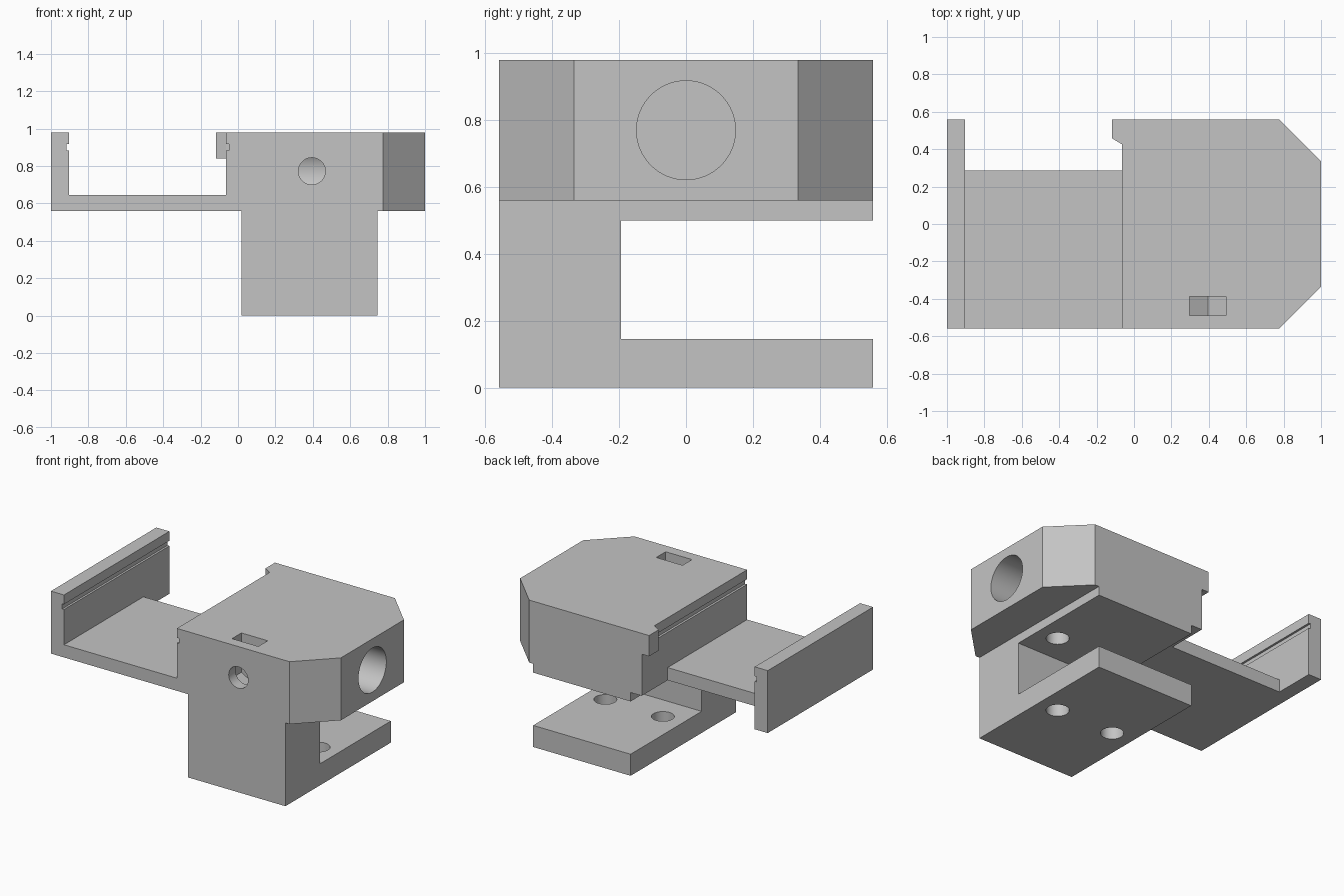
import bpy
import bmesh
import math
from mathutils import Vector

if "Cube" in bpy.data.objects:
    bpy.data.objects.remove(bpy.data.objects["Cube"], do_unlink=True)

grey = bpy.data.materials.new("Plain grey")
grey.use_nodes = True
GREY_VALUE = (0.55, 0.55, 0.55, 1)
grey.diffuse_color = GREY_VALUE
grey.node_tree.nodes["Principled BSDF"].inputs["Base Color"].default_value = GREY_VALUE


def prism(name, points, axis, low, high):
    """Extrude a 2D outline along an axis: x uses (y, z), y uses (x, z), z uses (x, y)."""
    place = {"x": lambda a, b, t: (t, a, b),
             "y": lambda a, b, t: (a, t, b),
             "z": lambda a, b, t: (a, b, t)}[axis]
    bm = bmesh.new()
    face = bm.faces.new([bm.verts.new(place(a, b, low)) for a, b in points])
    result = bmesh.ops.extrude_face_region(bm, geom=[face])
    moved = [v for v in result["geom"] if isinstance(v, bmesh.types.BMVert)]
    bmesh.ops.translate(bm, verts=moved, vec=Vector(place(0, 0, high - low)))
    bmesh.ops.recalc_face_normals(bm, faces=bm.faces)
    mesh = bpy.data.meshes.new(name)
    bm.to_mesh(mesh)
    bm.free()
    mesh.materials.append(grey)
    obj = bpy.data.objects.new(name, mesh)
    bpy.context.collection.objects.link(obj)
    return obj


def rect(a0, a1, b0, b1):
    return [(a0, b0), (a1, b0), (a1, b1), (a0, b1)]


def circle(a, b, radius, sides=64, turn=0.0):
    angles = [turn + math.tau * i / sides for i in range(sides)]
    return [(a + radius * math.cos(t), b + radius * math.sin(t)) for t in angles]


def cut(obj, cutters):
    """Subtract each cutter and bake the result."""
    bpy.ops.object.select_all(action="DESELECT")
    bpy.context.view_layer.objects.active = obj
    obj.select_set(True)
    for cutter in cutters:
        cutter.hide_render = True
        mod = obj.modifiers.new("Cut", "BOOLEAN")
        mod.operation = "DIFFERENCE"
        mod.solver = "EXACT"
        mod.object = cutter
        bpy.ops.object.modifier_apply(modifier=mod.name)
    bpy.ops.object.shade_smooth_by_angle(angle=math.radians(25))


BACK, TOP, DECK = 0.56, 0.98, 0.56   # half depth, top height, underside of the deck
GROOVE = (0.882, 0.917)              # heights of the two facing grooves
INNER = -0.063                       # inner side of the head

# Outer wall with its groove, and the tray floor joining it to the head
prism("outer_wall", [(-1, DECK), (-0.903, DECK), (-0.903, GROOVE[0]), (-0.917, GROOVE[0]),
                     (-0.917, GROOVE[1]), (-0.903, GROOVE[1]), (-0.903, TOP), (-1, TOP)],
      "y", -BACK, BACK)
prism("tray_floor", rect(-0.903, INNER, DECK, 0.645), "y", -BACK, 0.285)

# Head block with chamfered outer corners
head = prism("head_block", [(INNER, -BACK), (0.775, -BACK), (1, -0.335), (1, 0.335),
                            (0.775, BACK), (INNER, BACK)], "z", DECK, TOP)

# Stop tab at the back of the head
prism("stop_tab", [(INNER, 0.425), (INNER, BACK), (-0.117, BACK), (-0.117, 0.458)],
      "z", 0.84, TOP)

# C-shaped clamp leg below the head
leg = prism("clamp_leg", [(-BACK, 0), (BACK, 0), (BACK, 0.145), (-0.195, 0.145),
                          (-0.195, 0.5), (BACK, 0.5), (BACK, DECK), (-BACK, DECK)],
            "x", 0.02, 0.745)

# Cutters: bore, clamp screw, nut pocket, groove and vertical screw holes
bolt_z, bolt_x = 0.772, 0.395
bore = prism("bore_cutter", circle(0, 0.77, 0.148), "x", 0.08, 1.1)
screw = prism("screw_cutter", circle(bolt_x, bolt_z, 0.072), "y", -0.7, 0)
hexagon = circle(bolt_x, bolt_z, 0.113, 6, math.pi / 6)
left = min(p[0] for p in hexagon)
right = max(p[0] for p in hexagon)
lower = sorted((p for p in hexagon if p[1] < bolt_z), key=lambda p: p[0])
nut = prism("nut_cutter", lower + [(right, 1.1), (left, 1.1)], "y", -0.488, -0.388)
groove = prism("groove_cutter", rect(-0.2, -0.048, *GROOVE), "y", -0.7, 0.425)
holes = [prism("hole_cutter", circle(x, 0, 0.07, 48), "z", -0.1, 0.77) for x in (0.172, 0.6)]

cut(head, [groove, bore, screw, nut] + holes)
cut(leg, holes)
for cutter in [bore, screw, nut, groove] + holes:
    bpy.data.objects.remove(cutter, do_unlink=True)
